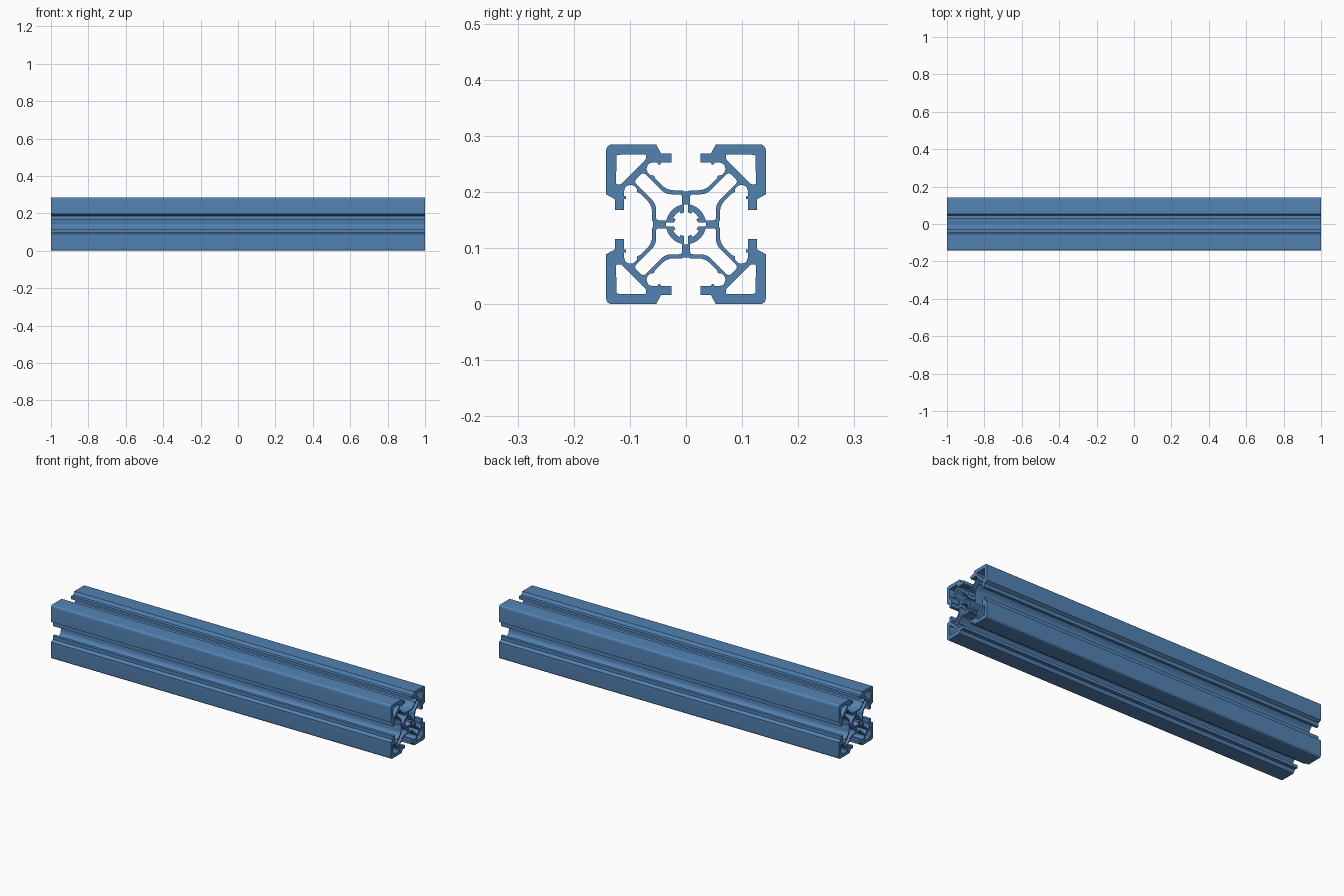
import bpy
import bmesh
from math import radians
from mathutils import Vector

cube = bpy.data.objects.get("Cube")
if cube:
    bpy.data.objects.remove(cube, do_unlink=True)

HALF = 0.1425            # half the width of the square section
UNIT = HALF / 80         # section is drawn on a grid of 80 units per half width


def mirror_diagonal(points):
    """Complete an eighth of the section into a quarter."""
    return points + [(v, u, r) for u, v, r in reversed(points) if u != v]


def rotate(points, turns):
    for _ in range(turns):
        points = [(v, -u, r) for u, v, r in points]
    return points


def all_round(eighth):
    """Complete an eighth of the section into one closed loop."""
    quarter = mirror_diagonal(eighth)
    return [p for k in range(4) for p in rotate(quarter, k)]


def rounded(points, steps=5):
    """Round each corner (u, v, cut), starting at distance cut from it."""
    result = []
    for i, (u, v, cut) in enumerate(points):
        corner = Vector((u, v))
        if not cut:
            result.append(corner)
            continue
        before = Vector(points[i - 1][:2]) - corner
        after = Vector(points[(i + 1) % len(points)][:2]) - corner
        a = corner + before.normalized() * cut
        b = corner + after.normalized() * cut
        for k in range(steps + 1):
            t = k / steps
            result.append(a * (1 - t) ** 2 + corner * 2 * t * (1 - t) + b * t * t)
    return result


# Outer skin: slot floor, diagonal arm, pocket, lip, outer face and corner
outer = [(2, 33, 0), (4, 34, 0), (19, 34, 7), (31, 46, 1.5), (32, 49, 1),
         (36, 49, 2), (40, 54, 3), (38, 60.5, 2), (33, 62, 1.5), (28.5, 62, 0),
         (28, 60, 0.5), (25.5, 60, 0.5), (25, 62, 0), (14.5, 62, 0),
         (14.5, 71, 0), (25, 71, 0), (30, 80, 0), (80, 80, 7)]
# Central bore with four keyway slots and small teeth
bore = [(2, 20, 0.5), (2, 12, 0), (5, 10.5, 0.5), (6.5, 13, 0.5), (10, 10, 0)]
# Hollow along each diagonal arm, between the hub and the corner web
arm_hollow = [(14.1, 14.1, 0), (10.5, 17, 0), (7.5, 18.5, 0), (4, 19.6, 0.5),
              (4, 30, 3), (20.5, 30, 6), (42.75, 52.25, 4)]
# Hollow inside each outer corner
corner_hollow = [(40, 65, 1.5), (40, 70, 2), (69.5, 69.5, 2)]

loops = [all_round(outer), all_round(bore)]
for turn in range(4):
    loops.append(rotate(mirror_diagonal(arm_hollow), turn))
    loops.append(rotate(mirror_diagonal(corner_hollow), turn))

# Filled section, extruded along the length
curve = bpy.data.curves.new("slotted_beam", 'CURVE')
curve.dimensions = '2D'
curve.fill_mode = 'BOTH'
curve.extrude = 1.0
for loop in loops:
    points = rounded(loop)
    spline = curve.splines.new('POLY')
    spline.points.add(len(points) - 1)
    for target, p in zip(spline.points, points):
        target.co = (p.x * UNIT, p.y * UNIT, 0, 1)
    spline.use_cyclic_u = True

beam = bpy.data.objects.new("slotted_beam", curve)
bpy.context.collection.objects.link(beam)
beam.rotation_euler = (radians(90), 0, radians(90))
beam.location.z = HALF
for other in bpy.context.selected_objects:
    other.select_set(False)
beam.select_set(True)
bpy.context.view_layer.objects.active = beam
bpy.ops.object.convert(target='MESH')
beam = bpy.context.object
beam.name = "slotted_beam"

# Join the end caps to the walls
bm = bmesh.new()
bm.from_mesh(beam.data)
bmesh.ops.remove_doubles(bm, verts=bm.verts, dist=0.00005)
bmesh.ops.recalc_face_normals(bm, faces=bm.faces)
bm.to_mesh(beam.data)
bm.free()

# Blue anodised metal
blue = bpy.data.materials.new("steel_blue")
blue.use_nodes = True
colour = (0.085, 0.225, 0.45, 1)
blue.diffuse_color = colour
blue.node_tree.nodes["Principled BSDF"].inputs["Base Color"].default_value = colour
beam.data.materials.clear()
beam.data.materials.append(blue)
bpy.ops.object.shade_smooth_by_angle(angle=radians(30))
